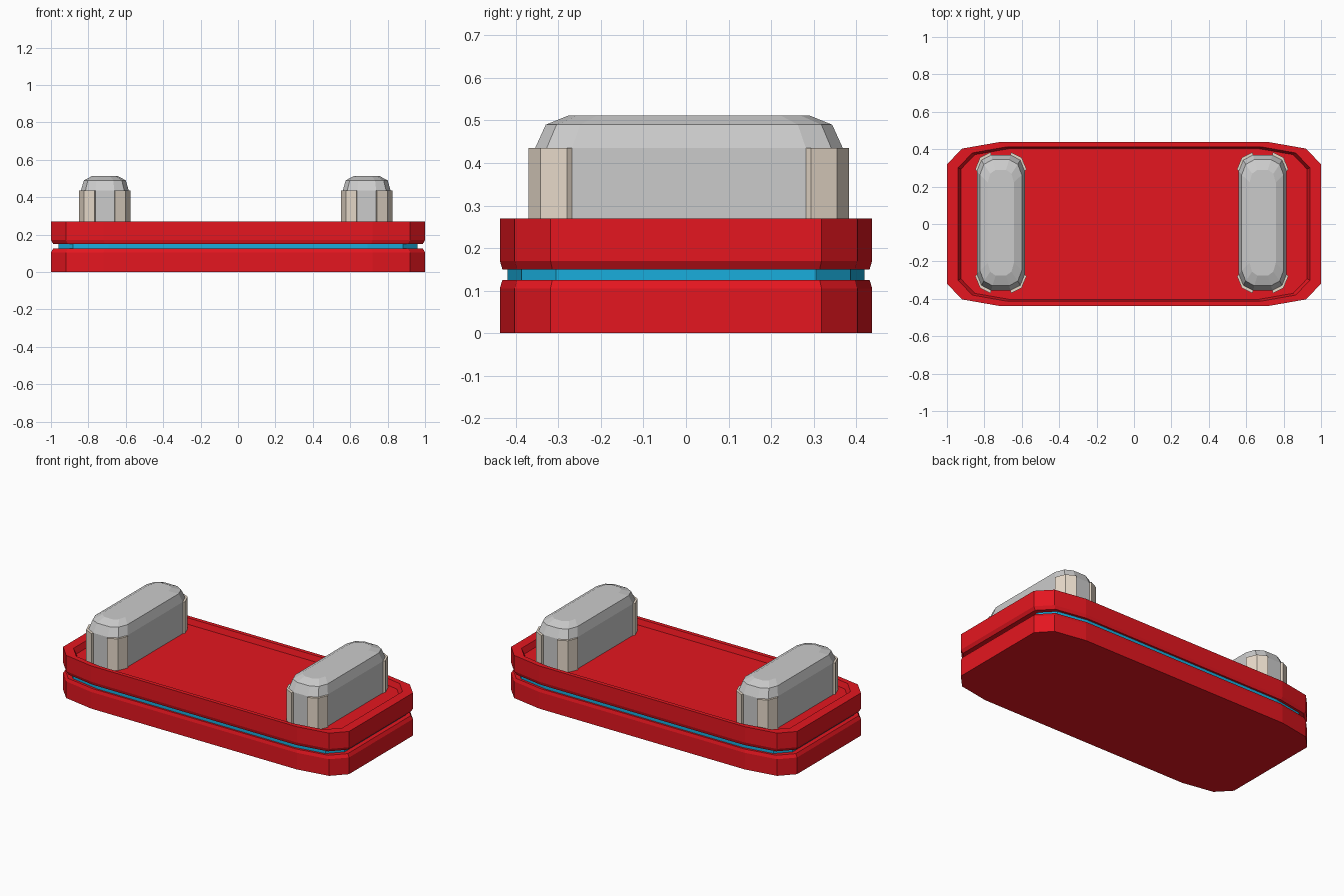
import bpy, bmesh

if "Cube" in bpy.data.objects:
    bpy.data.objects.remove(bpy.data.objects["Cube"])


def material(name, rgb):
    m = bpy.data.materials.new(name)
    m.diffuse_color = (*rgb, 1)
    m.use_nodes = True
    m.node_tree.nodes["Principled BSDF"].inputs["Base Color"].default_value = m.diffuse_color
    return m


RED = material("red", (0.78, 0.008, 0.014))
BLUE = material("blue", (0.01, 0.42, 0.72))
BEIGE = material("beige", (0.8, 0.7, 0.59))


def outline(quarter, hx, hy, cx=0, cy=0):
    """Twelve-sided outline from three unit corner points, counter-clockwise."""
    q = [(x * hx, y * hy) for x, y in quarter]
    pts = q + [(-x, y) for x, y in reversed(q)]
    pts += [(-x, -y) for x, y in pts]
    return [(x + cx, y + cy) for x, y in pts]


def finish(name, bm, mat=None):
    bmesh.ops.recalc_face_normals(bm, faces=bm.faces)
    me = bpy.data.meshes.new(name)
    bm.to_mesh(me)
    bm.free()
    ob = bpy.data.objects.new(name, me)
    bpy.context.collection.objects.link(ob)
    if mat:
        me.materials.append(mat)
    return ob


def loft(name, quarter, rings, mat=None, cx=0, cy=0):
    """Closed stack of outlines; each ring is half width, half depth, height."""
    bm = bmesh.new()
    loops = [[bm.verts.new((x, y, z)) for x, y in outline(quarter, hx, hy, cx, cy)]
             for hx, hy, z in rings]
    for a, b in zip(loops, loops[1:]):
        for i in range(len(a)):
            j = (i + 1) % len(a)
            bm.faces.new((a[i], a[j], b[j], b[i]))
    bm.faces.new(loops[0])
    bm.faces.new(loops[-1])
    return finish(name, bm, mat)


def corner_guards(name, quarter, cx, cy, z0, z1, outer, inner):
    """Four thin shells wrapping the block corners."""
    bm = bmesh.new()
    for sx in (-1, 1):
        for sy in (-1, 1):
            def col(size, z):
                return [bm.verts.new((cx + sx * x * size[0], cy + sy * y * size[1], z))
                        for x, y in quarter]
            ob, ot, ib, it = col(outer, z0), col(outer, z1), col(inner, z0), col(inner, z1)
            for i in range(2):
                j = i + 1
                bm.faces.new((ob[i], ob[j], ot[j], ot[i]))
                bm.faces.new((ib[i], ib[j], it[j], it[i]))
                bm.faces.new((ot[i], ot[j], it[j], it[i]))
                bm.faces.new((ob[i], ob[j], ib[j], ib[i]))
            for i in (0, 2):
                bm.faces.new((ob[i], ot[i], it[i], ib[i]))
    return finish(name, bm, BEIGE)


# Base: lower slab, recessed band and upper tray
BASE = [(1, 0.728), (0.92, 0.92), (0.72, 1)]
FLOOR = 0.235
loft("lower_slab", BASE, [(1, 0.438, 0), (1, 0.438, 0.105), (0.988, 0.432, 0.125)], RED)
loft("groove_band", BASE, [(0.96, 0.42, 0.12), (0.96, 0.42, 0.155)], BLUE)
loft("upper_tray", BASE, [(0.988, 0.432, 0.15), (1, 0.438, 0.17), (1, 0.438, 0.27),
                          (0.94, 0.413, 0.27), (0.925, 0.403, FLOOR)], RED)

# Two raised blocks with corner guards
BLOCK = [(1, 0.76), (0.81, 0.925), (0.4, 1)]
for side, cx in (("left", -0.712), ("right", 0.688)):
    cy = 0.007
    loft(side + "_block", BLOCK, [(0.128, 0.362, FLOOR - 0.005), (0.128, 0.362, 0.435),
                                  (0.112, 0.337, 0.49), (0.07, 0.283, 0.512)], None, cx, cy)
    corner_guards(side + "_corner_guards", BLOCK, cx, cy, FLOOR - 0.005, 0.435,
                  (0.137, 0.377), (0.127, 0.361))
